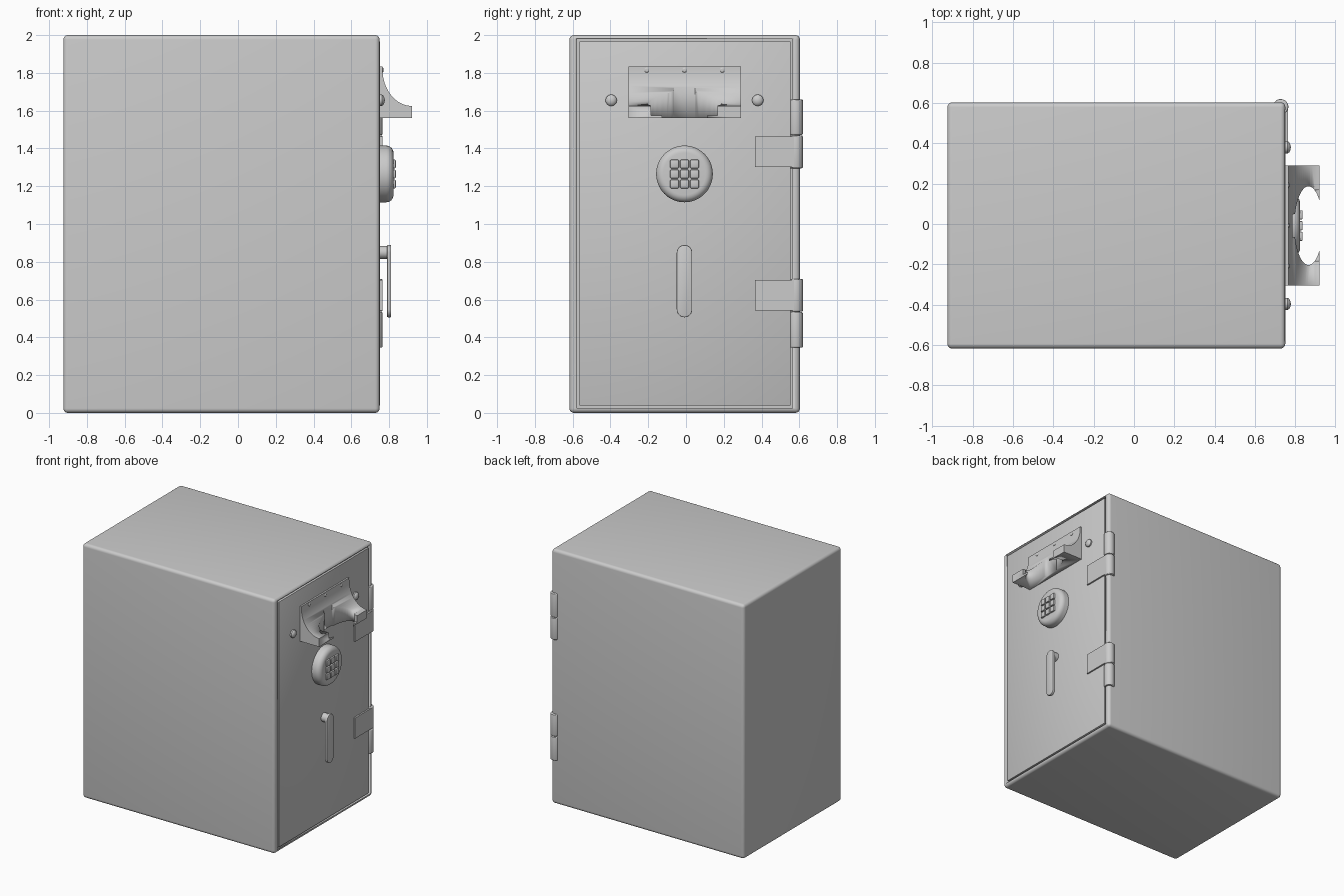
import bpy, bmesh, math
from mathutils import Vector, Matrix

if "Cube" in bpy.data.objects:
    bpy.data.objects.remove(bpy.data.objects["Cube"])

YC = -0.008   # centre line of the door fittings
FACE = 0.752  # x of the door face


def finish(name, bm, bevel=0, segments=3, angle=30):
    bmesh.ops.recalc_face_normals(bm, faces=bm.faces)
    me = bpy.data.meshes.new(name)
    bm.to_mesh(me)
    bm.free()
    ob = bpy.data.objects.new(name, me)
    bpy.context.collection.objects.link(ob)
    bpy.ops.object.select_all(action='DESELECT')
    ob.select_set(True)
    bpy.context.view_layer.objects.active = ob
    if bevel:
        m = ob.modifiers.new("bevel", 'BEVEL')
        m.width, m.segments = bevel, segments
        m.limit_method = 'ANGLE'
        bpy.ops.object.modifier_apply(modifier=m.name)
    bpy.ops.object.shade_smooth_by_angle(angle=math.radians(angle))
    return ob


def box(name, lo, hi, bevel=0, segments=3):
    lo, hi = Vector(lo), Vector(hi)
    bm = bmesh.new()
    mat = Matrix.Translation((lo + hi) / 2) @ Matrix.Diagonal((*(hi - lo), 1))
    bmesh.ops.create_cube(bm, size=1, matrix=mat)
    return finish(name, bm, bevel, segments)


def prism(name, pts, axis, a, b, bevel=0, segments=3):
    """Extrude a 2D outline along an axis from a to b."""
    put = {'x': lambda p, d: (d, p[0], p[1]),
           'y': lambda p, d: (p[0], d, p[1]),
           'z': lambda p, d: (p[0], p[1], d)}[axis]
    bm = bmesh.new()
    v0 = [bm.verts.new(put(p, a)) for p in pts]
    v1 = [bm.verts.new(put(p, b)) for p in pts]
    bm.faces.new(v0)
    bm.faces.new(v1)
    n = len(pts)
    for i in range(n):
        bm.faces.new((v0[i], v0[(i + 1) % n], v1[(i + 1) % n], v1[i]))
    return finish(name, bm, bevel, segments)


def ellipse(cx, cy, rx, ry, n=48, start=0, end=360):
    full = end - start == 360
    steps = n if full else n + 1
    angs = [math.radians(start + (end - start) * i / n) for i in range(steps)]
    return [(cx + rx * math.cos(t), cy + ry * math.sin(t)) for t in angs]


def cut(ob, cutter):
    bpy.context.view_layer.objects.active = ob
    m = ob.modifiers.new("cut", 'BOOLEAN')
    m.operation, m.object, m.solver = 'DIFFERENCE', cutter, 'EXACT'
    bpy.ops.object.modifier_apply(modifier=m.name)
    bpy.data.objects.remove(cutter)


def revolve_x(name, profile, y, z, n=48):
    """Spin (x, radius) points around an axis parallel to x."""
    bm = bmesh.new()
    rings = [[bm.verts.new((x, p[0], p[1])) for p in ellipse(y, z, r, r, n)]
             for x, r in profile]
    for r0, r1 in zip(rings, rings[1:]):
        for i in range(n):
            j = (i + 1) % n
            bm.faces.new((r0[i], r0[j], r1[j], r1[i]))
    bm.faces.new(rings[0])
    bm.faces.new(rings[-1])
    return finish(name, bm)


# cabinet with door recess
body = box("safe_body", (-0.925, -0.617, 0), (0.75, 0.603, 2), 0.024, 5)
cut(body, box("recess", (0.64, -0.577, 0.026), (0.9, 0.565, 1.979)))

# door slab, leaving a thin gap all round
box("door", (0.63, -0.565, 0.038), (FACE, 0.553, 1.967), 0.003, 2)

# hinges, mirrored top to bottom
for label, flip in (("upper", False), ("lower", True)):
    def zs(a, b):
        return (2.005 - b, 2.005 - a) if flip else (a, b)
    for part, a, b in (("door_knuckle", 1.295, 1.469), ("frame_knuckle", 1.471, 1.66)):
        prism(f"{label}_hinge_{part}", ellipse(0.727, 0.581, 0.038, 0.038, 32),
              'z', *zs(a, b), bevel=0.008)
    a, b = zs(1.302, 1.464)
    box(f"{label}_hinge_leaf", (0.74, 0.365, a), (0.764, 0.58, b))

# curved bracket with a stepped cut-out
profile = [(0.745, 1.56), (0.92, 1.56)]
profile += ellipse(0.92, 1.82, 0.155, 0.195, 20, 270, 180)
profile += [(0.765, 1.835), (0.745, 1.835)]
bracket = prism("bracket", profile, 'y', -0.305, 0.29)
cut(bracket, prism("cut_round", ellipse(0.865, YC, 0.07, 0.195, 64), 'z', 1.5, 1.9))
cut(bracket, box("cut_mouth", (0.866, YC - 0.176, 1.575), (1.0, YC + 0.176, 1.9)))
notch = [(0.83, YC - 0.065), (0.785, YC - 0.055), (0.785, YC + 0.055), (0.83, YC + 0.065)]
cut(bracket, prism("cut_notch", notch, 'z', 1.5, 1.9))

# bracket screws and door bolts
for i in (-1, 0, 1):
    revolve_x("bracket_screw", [(0.76, 0.013), (0.767, 0.013), (0.771, 0.007)],
              YC + 0.2 * i, 1.815, 16)
for s in (-1, 1):
    revolve_x("door_bolt", [(0.74, 0.03), (0.762, 0.03), (0.770, 0.024),
                            (0.775, 0.014), (0.777, 0.004)], YC + 0.388 * s, 1.655, 24)

# round keypad
rim = [(0.785 + 0.038 * math.sin(t), 0.112 + 0.038 * math.cos(t))
       for t in (math.radians(15 * i) for i in range(7))]
revolve_x("keypad", [(0.74, 0.15)] + rim, YC, 1.265, 64)
for row in (-1, 0, 1):
    for col in (-1, 0, 1):
        y, z = YC + 0.053 * col, 1.265 + 0.053 * row
        box("keypad_button", (0.81, y - 0.023, z - 0.023),
            (0.836, y + 0.023, z + 0.023), 0.006, 2)

# lever handle
revolve_x("handle_shaft", [(0.74, 0.034), (0.795, 0.034)], YC, 0.85, 32)
lever = ellipse(YC, 0.848, 0.041, 0.041, 16, 0, 180)
lever += ellipse(YC, 0.547, 0.041, 0.041, 16, 180, 360)
prism("handle_lever", lever, 'x', 0.789, 0.811, bevel=0.005, segments=2)
